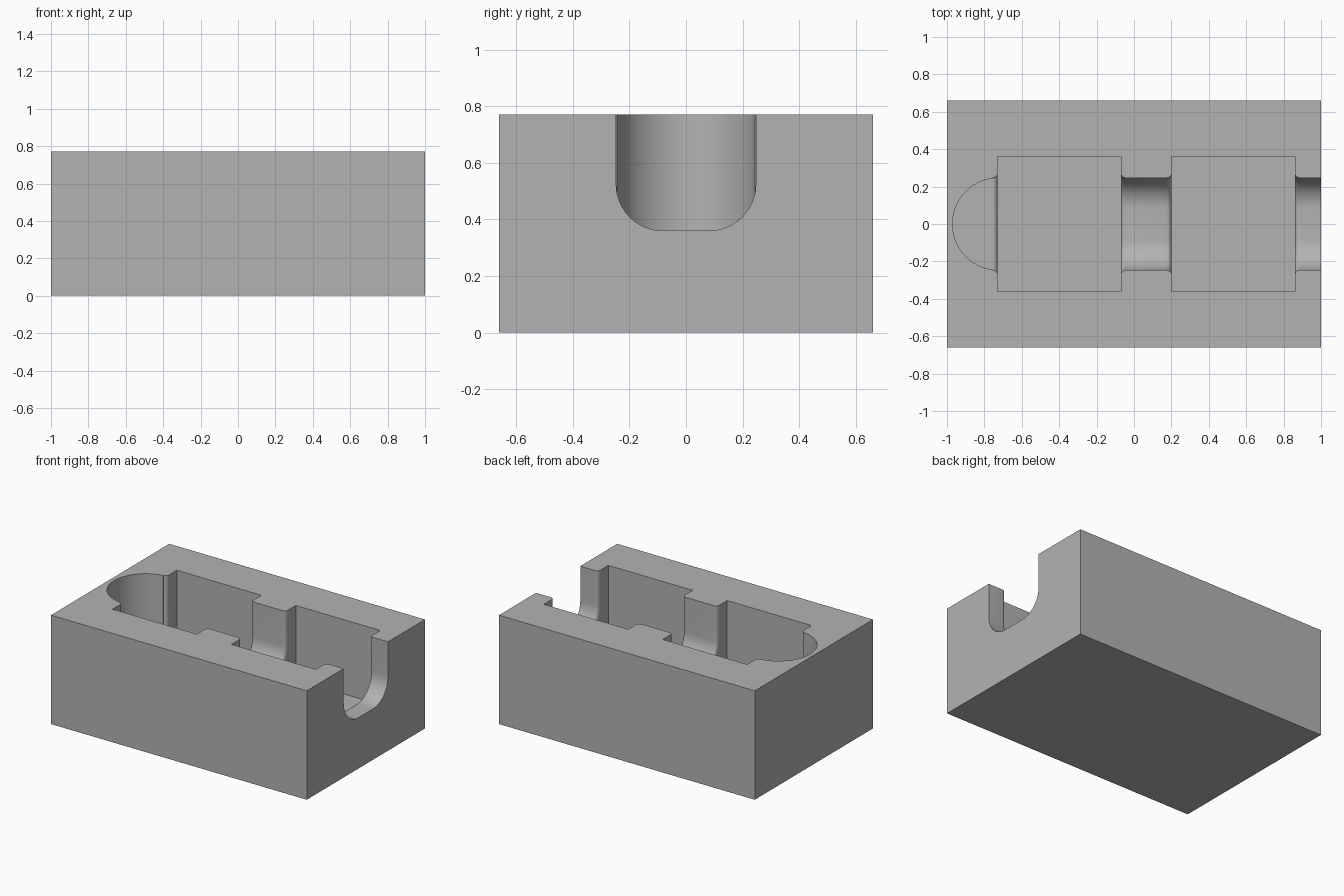
import bpy, bmesh
from math import sin, cos, pi

cube = bpy.data.objects.get("Cube")
if cube:
    bpy.data.objects.remove(cube, do_unlink=True)

grey = bpy.data.materials.new("plain grey")
grey.use_nodes = True
GREY = (0.45, 0.45, 0.45, 1)
grey.diffuse_color = GREY
grey.node_tree.nodes["Principled BSDF"].inputs["Base Color"].default_value = GREY

HEIGHT, ABOVE = 0.77, 1.0       # block top, and how far cutters rise
HALF_W, FLOOR = 0.247, 0.36     # channel half width and floor height
FILLET = 0.025                  # rounding where a channel meets a pocket


def finish(name, bm):
    bmesh.ops.recalc_face_normals(bm, faces=bm.faces)
    mesh = bpy.data.meshes.new(name)
    bm.to_mesh(mesh)
    bm.free()
    mesh.materials.append(grey)
    obj = bpy.data.objects.new(name, mesh)
    bpy.context.collection.objects.link(obj)
    return obj


def loft(name, rings):
    """Skin matching closed rings and cap both ends."""
    bm = bmesh.new()
    loops = [[bm.verts.new(p) for p in ring] for ring in rings]
    for a, b in zip(loops, loops[1:]):
        for i in range(len(a)):
            j = (i + 1) % len(a)
            bm.faces.new((a[i], a[j], b[j], b[i]))
    bm.faces.new(loops[0])
    bm.faces.new(loops[-1])
    return finish(name, bm)


def box(name, x0, x1, half_y, z0, z1):
    return loft(name, [[(x, -half_y, z0), (x, half_y, z0),
                        (x, half_y, z1), (x, -half_y, z1)] for x in (x0, x1)])


def u_ring(x, grow, radius, steps=12):
    """U-shaped cross-section, enlarged by grow."""
    w, b, r = HALF_W + grow, FLOOR - grow, radius + grow
    right = [(w - r + r * cos(a), b + r - r * sin(a))
             for a in (pi / 2 * i / steps for i in range(steps + 1))]
    half = [(w, ABOVE)] + right
    return [(x, y, z) for y, z in half] + [(x, -y, z) for y, z in reversed(half)]


def channel(name, x0, x1, radius, flare_start, flare_end, steps=6):
    """Channel cutter whose flared ends round over into the pockets."""
    arc = [(FILLET * (1 - sin(t)), FILLET * (1 - cos(t)))
           for t in (pi / 2 * i / steps for i in range(steps + 1))]
    # arc runs from the channel line to the pocket wall
    stations = []
    if flare_start:
        stations.append((x0 - 0.01, FILLET))
        stations += [(x0 + dx, g) for dx, g in reversed(arc)]
    else:
        stations.append((x0, 0))
    if flare_end:
        stations += [(x1 - dx, g) for dx, g in arc]
        stations.append((x1 + 0.01, FILLET))
    else:
        stations.append((x1, 0))
    return loft(name, [u_ring(x, g, radius) for x, g in stations])


# Solid block
block = box("block", -1, 1, 0.66, 0, HEIGHT)

# Two deep rectangular pockets
cutters = [box("pocket_cutter", x, x + 0.66, 0.36, 0.245, ABOVE)
           for x in (-0.73, 0.2)]

# Rounded channels: between the pockets, and out through the right end
cutters.append(channel("middle_channel_cutter", -0.07, 0.2, 0.165, True, True))
cutters.append(channel("end_channel_cutter", 0.86, 1.1, 0.165, True, False))

# Half-round recess with a flat floor, and its flared mouth
arc = [(-0.723 - HALF_W * sin(a), HALF_W * cos(a)) for a in (pi * i / 48 for i in range(49))]
cutters.append(loft("round_recess_cutter",
                    [[(x, y, z) for x, y in arc] for z in (FLOOR, ABOVE)]))
cutters.append(channel("recess_mouth_cutter", -0.757, -0.73, 0.002, False, True))

# Carve the block
bpy.context.view_layer.objects.active = block
for cutter in cutters:
    cutter.hide_render = True
    mod = block.modifiers.new("carve", "BOOLEAN")
    mod.operation, mod.solver, mod.object = "DIFFERENCE", "EXACT", cutter
    bpy.ops.object.modifier_apply(modifier=mod.name)
    bpy.data.objects.remove(cutter, do_unlink=True)

bpy.ops.object.select_all(action="DESELECT")
block.select_set(True)
bpy.ops.object.shade_smooth_by_angle(angle=pi / 6)
